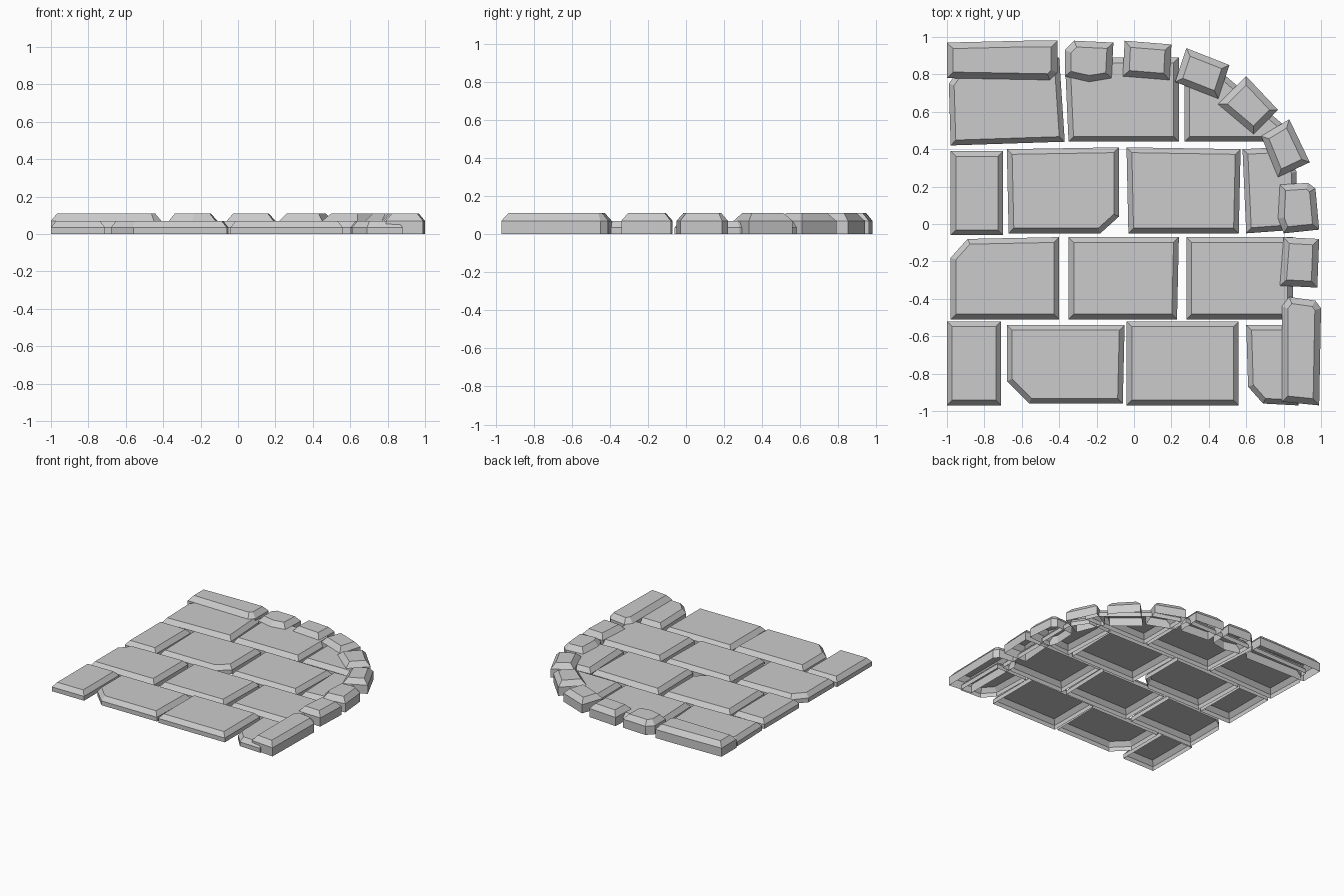
import bpy, bmesh
from mathutils import Vector

if "Cube" in bpy.data.objects:
    bpy.data.objects.remove(bpy.data.objects["Cube"])


def inset(pts, d):
    """Offset a clockwise outline inwards by d with mitred corners."""
    out = []
    n = len(pts)
    for i in range(n):
        p = pts[i]
        e0 = (p - pts[i - 1]).normalized()
        e1 = (pts[(i + 1) % n] - p).normalized()
        n0, n1 = Vector((e0.y, -e0.x)), Vector((e1.y, -e1.x))
        out.append(p + (n0 + n1) * d / (1 + n0.dot(n1)))
    return out


def stone(name, outline, z_side, z_top, bevel):
    """Open-bottomed stone: upright sides, sloped shoulder, flat top.
    The outline is clockwise, in hundredths of a unit."""
    pts = [Vector(p) / 100 for p in outline]
    bm = bmesh.new()
    rings = [[bm.verts.new((p.x, p.y, z)) for p in ring] for ring, z in
             ((pts, 0), (pts, z_side), (inset(pts, bevel), z_top))]
    n = len(pts)
    for lo, hi in zip(rings, rings[1:]):
        for i in range(n):
            j = (i + 1) % n
            bm.faces.new((lo[j], lo[i], hi[i], hi[j]))
    bm.faces.new(rings[-1][::-1])
    me = bpy.data.meshes.new(name)
    bm.to_mesh(me)
    bm.free()
    bpy.context.collection.objects.link(bpy.data.objects.new(name, me))


def row(name, outlines, *dims):
    for i, o in enumerate(outlines, 1):
        stone(f"{name}_{i}", o, *dims)


FLOOR = (0.035, 0.07, 0.028)
BORDER = (0.07, 0.11, 0.033)

# paving slabs, back row to front row
row("paving_back", [
    [(-99, 75), (-94, 82), (-94, 88), (-40, 89), (-37, 44), (-98, 42)],
    [(-37, 89), (24, 89), (24, 44), (-35, 44)],
    [(27, 87), (48, 80), (80, 53), (84, 44), (27, 44)],
], *FLOOR)

row("paving_upper_middle", [
    [(-98, 39), (-70, 39), (-70, -6), (-98, -6)],
    [(-68, 40), (-8, 41), (-8, 4), (-18, -5), (-67, -5)],
    [(-4, 41), (57, 40), (56, -5), (-3, -5)],
    [(58, 40), (78, 41), (87, 28), (87, -3), (60, -5)],
], *FLOOR)

row("paving_lower_middle", [
    [(-98, -18), (-89, -8), (-40, -7), (-40, -51), (-98, -51)],
    [(-35, -7), (24, -7), (23, -51), (-35, -51)],
    [(28, -7), (85, -7), (85, -51), (28, -51)],
], *FLOOR)

row("paving_front", [
    [(-100, -52), (-71, -52), (-71, -97), (-100, -97)],
    [(-68, -54), (-5, -54), (-6, -96), (-56, -96), (-68, -84)],
    [(-4, -52), (56, -52), (56, -97), (-4, -97)],
    [(60, -54), (88, -54), (88, -97), (69, -96), (61, -87)],
], *FLOOR)

# raised kerb stones following the rounded corner
row("kerb_stone", [
    [(-100, 97), (-58, 98), (-41, 98), (-41, 81), (-45, 77), (-100, 78)],
    [(-37, 93), (-32, 98), (-11, 97), (-12, 78), (-24, 76), (-37, 79)],
    [(-5, 98), (20, 96), (19, 77), (-6, 79)],
    [(28, 94), (51, 85), (45, 67), (22, 76)],
    [(60, 79), (77, 61), (64, 48), (45, 64)],
    [(83, 56), (94, 33), (77, 25), (68, 47)],
    [(78, 21), (93, 22), (97, 19), (99, -3), (80, -5), (77, 3)],
    [(80, -7), (99, -8), (98, -34), (78, -33)],
    [(79, -44), (83, -39), (97, -41), (100, -45), (99, -97), (79, -95)],
], *BORDER)
